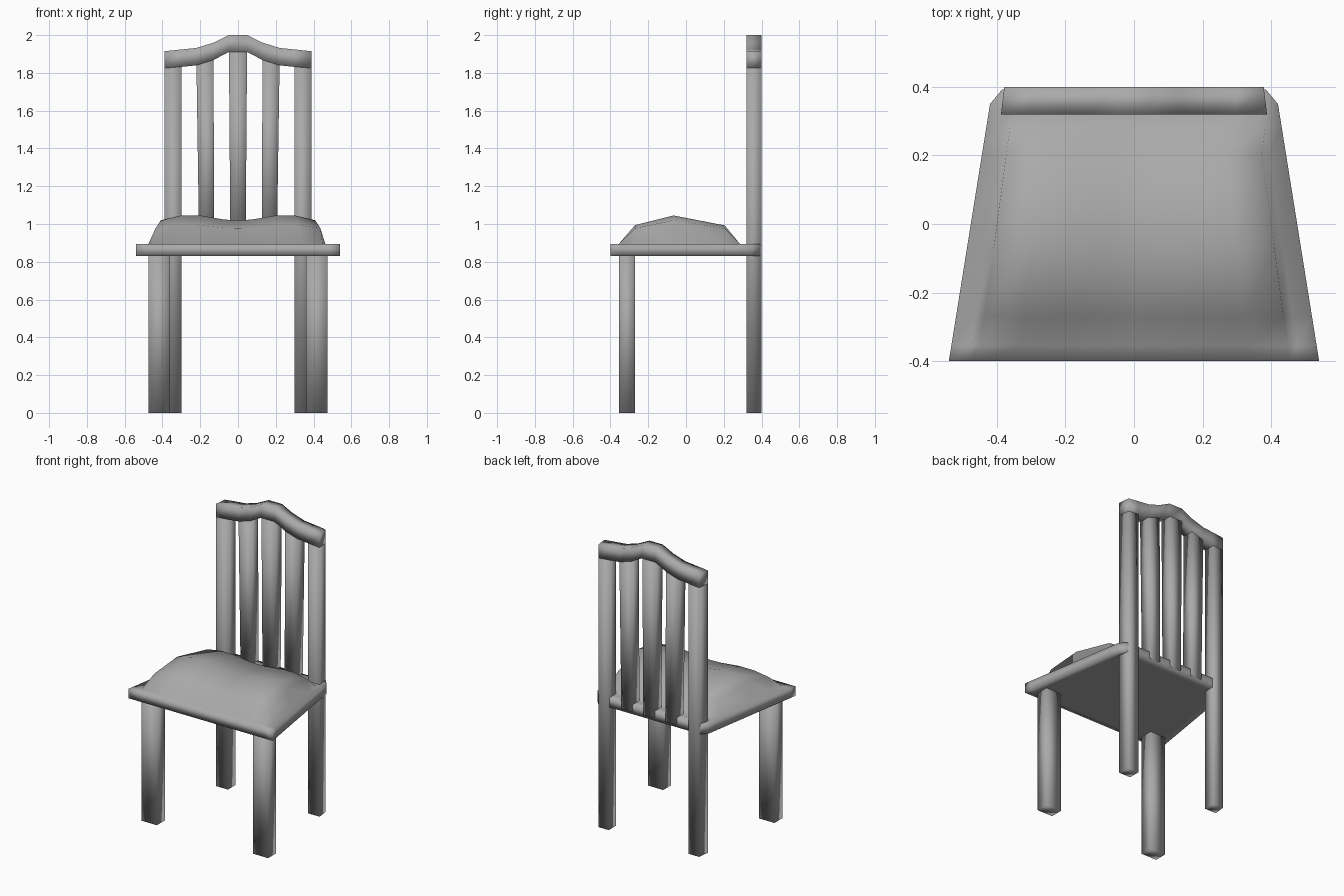
import bpy, bmesh

cube = bpy.data.objects.get("Cube")
if cube:
    bpy.data.objects.remove(cube, do_unlink=True)

grey = bpy.data.materials.new("grey")
grey.use_nodes = True
grey.diffuse_color = (0.4, 0.4, 0.4, 1)
grey.node_tree.nodes["Principled BSDF"].inputs["Base Color"].default_value = (0.4, 0.4, 0.4, 1)

FRONT, BACK = 0.32, 0.4          # depth of the chair back
UNDER, TOP = 0.83, 0.895         # seat board


def lerp(points, x):
    """Interpolate a list of (x, value) pairs."""
    for (a, p), (b, q) in zip(points, points[1:]):
        if x <= b:
            return p + (q - p) * (x - a) / (b - a)
    return points[-1][1]


def finish(bm, name):
    bmesh.ops.recalc_face_normals(bm, faces=bm.faces)
    for f in bm.faces:
        f.smooth = True
    mesh = bpy.data.meshes.new(name)
    bm.to_mesh(mesh)
    bm.free()
    mesh.materials.append(grey)
    obj = bpy.data.objects.new(name, mesh)
    bpy.context.collection.objects.link(obj)
    return obj


def loft(name, sections):
    """Skin a row of four-cornered sections and cap both ends."""
    bm = bmesh.new()
    rings = [[bm.verts.new(p) for p in s] for s in sections]
    for a, b in zip(rings, rings[1:]):
        for i in range(4):
            j = (i + 1) % 4
            bm.faces.new((a[i], a[j], b[j], b[i]))
    bm.faces.new(rings[0])
    bm.faces.new(rings[-1])
    return finish(bm, name)


# Top rail: arched band
rail_top = [(0, 2.0), (0.05, 2.0), (0.13, 1.96), (0.22, 1.932), (0.388, 1.915)]
rail_low = [(0, 1.912), (0.05, 1.91), (0.13, 1.868), (0.22, 1.84), (0.30, 1.832), (0.388, 1.825)]
stations = [0.05, 0.13, 0.22, 0.30, 0.388]
sections = []
for x in [-s for s in reversed(stations)] + stations:
    hi, lo = lerp(rail_top, abs(x)), lerp(rail_low, abs(x))
    xb = x * 0.975 if abs(x) > 0.35 else x
    sections.append([(x, FRONT, lo), (x, FRONT, hi), (xb, BACK, hi), (xb, BACK, lo)])
loft("top_rail", sections)


def upright(name, x0, x1, z0, bottom=None, back_trim=0.0):
    """Bar reaching up to the underside of the rail."""
    b0, b1 = bottom or (x0, x1)
    trim0 = back_trim if x0 < -0.35 else 0
    trim1 = back_trim if x1 > 0.35 else 0
    t0, t1 = lerp(rail_low, abs(x0)), lerp(rail_low, abs(x1))
    loft(name, [
        [(b0, FRONT, z0), (b1, FRONT, z0), (b1 - trim1, BACK, z0), (b0 + trim0, BACK, z0)],
        [(x0, FRONT, t0), (x1, FRONT, t1), (x1 - trim1, BACK, t1), (x0 + trim0, BACK, t0)]])


# Back posts, slats and front legs
for side, s in (("left", 1), ("right", -1)):
    a, b = sorted((s * 0.30, s * 0.388))
    upright("back_post_" + side, a, b, 0, back_trim=0.01)
    a, b = sorted((s * 0.13, s * 0.22))
    upright("slat_" + side, a, b, 0.85, bottom=sorted((s * 0.125, s * 0.205)))
    a, b = sorted((s * 0.36, s * 0.475))
    loft("front_leg_" + side,
         [[(a, -0.355, z), (b, -0.355, z), (b, -0.27, z), (a, -0.27, z)] for z in (0, 0.86)])
upright("slat_centre", -0.048, 0.048, 0.85, bottom=(-0.04, 0.04))

# Seat: board and domed cushion in one skin
outline = [(-0.4, 0.54), (0.35, 0.42), (0.392, 0.385)]
rows = [(-0.4, 0), (-0.355, 0), (-0.27, 0.66), (-0.065, 1), (0.205, 0.65),
        (0.285, 0), (0.35, 0), (0.392, 0)]
half = [(0, 0.125), (0.14, 0.128), (0.41, 0.15), (0.62, 0.15), (0.84, 0.125), (0.89, 0), (1, 0)]
columns = [(-u, h) for u, h in reversed(half[1:])] + half
bm = bmesh.new()
grid = [[bm.verts.new((u * lerp(outline, y), y, TOP + h * k)) for u, h in columns]
        for y, k in rows]
for r, q in zip(grid, grid[1:]):
    for i in range(len(columns) - 1):
        bm.faces.new((r[i], r[i + 1], q[i + 1], q[i]))
rim = (grid[0] + [r[-1] for r in grid[1:-1]] + grid[-1][::-1]
       + [r[0] for r in grid[-2:0:-1]])
low = [bm.verts.new((v.co.x, v.co.y, UNDER)) for v in rim]
for i in range(len(rim)):
    j = (i + 1) % len(rim)
    bm.faces.new((rim[i], rim[j], low[j], low[i]))
under = bm.faces.new(low)
bm.normal_update()
bmesh.ops.inset_region(bm, faces=[under], thickness=0.04)
finish(bm, "seat")
